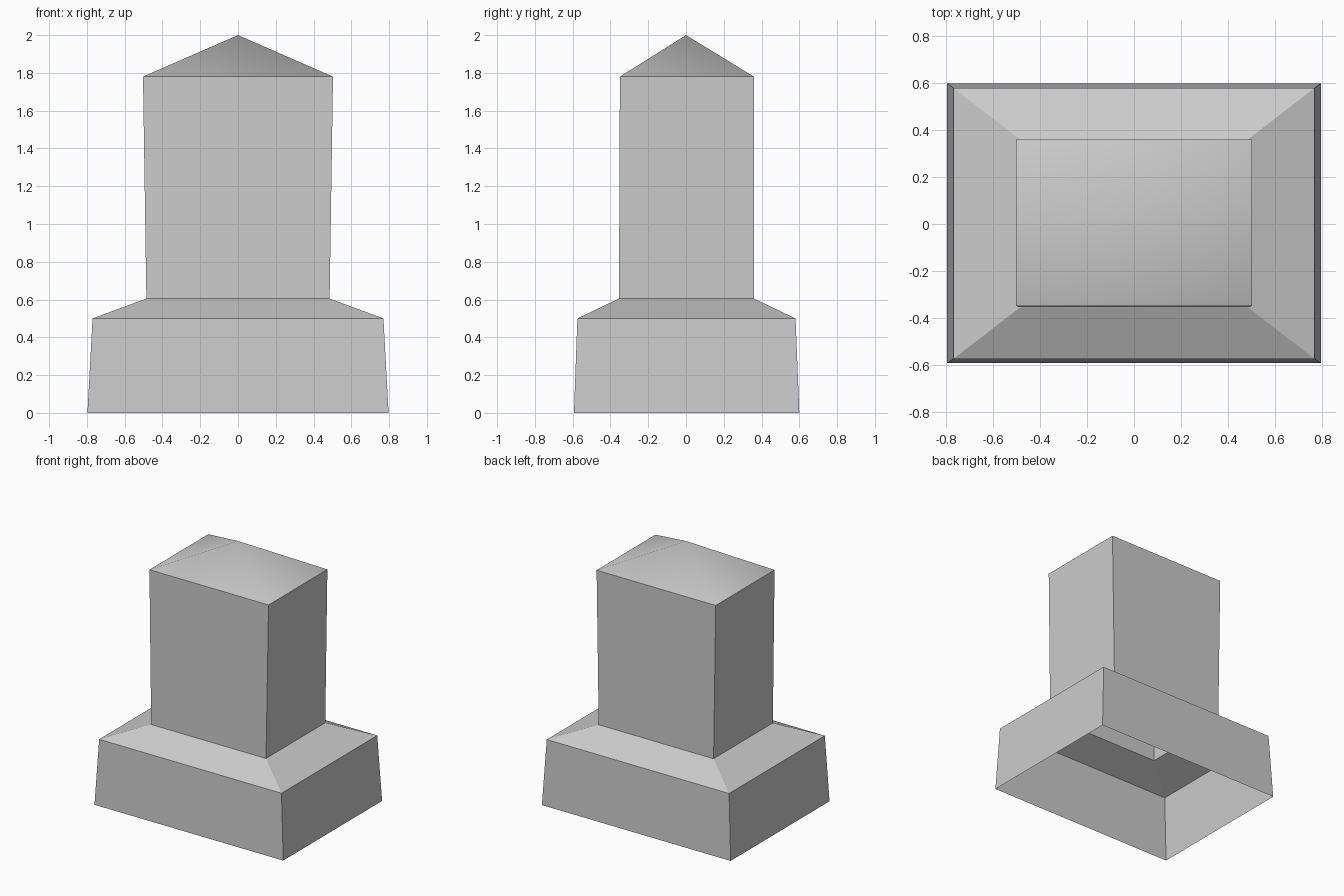
import bpy
import bmesh

default = bpy.data.objects.get("Cube")
if default:
    bpy.data.objects.remove(default, do_unlink=True)

stone = bpy.data.materials.new("grey stone")
stone.use_nodes = True
GREY = (0.6, 0.6, 0.6, 1)
stone.diffuse_color = GREY
stone.node_tree.nodes["Principled BSDF"].inputs["Base Color"].default_value = GREY


def ring(bm, x, y0, y1, z):
    """Rectangular loop, counter-clockwise from above."""
    return [bm.verts.new((px, py, z)) for px, py in ((-x, y0), (x, y0), (x, y1), (-x, y1))]


def shell(name, rings, apex=None):
    """Open-bottomed shell through the rings, with an optional smooth pyramid cap."""
    bm = bmesh.new()
    loops = [ring(bm, *r) for r in rings]
    for low, high in zip(loops, loops[1:]):
        for i in range(4):
            j = (i + 1) % 4
            bm.faces.new((low[i], low[j], high[j], high[i]))
    if apex:
        tip = bm.verts.new(apex)
        top = loops[-1]
        for i in range(4):
            face = bm.faces.new((top[i], top[(i + 1) % 4], tip))
            face.smooth = True
            # crisp eaves between wall and cap
            bm.edges.get((top[i], top[(i + 1) % 4])).smooth = False
    mesh = bpy.data.meshes.new(name)
    bm.to_mesh(mesh)
    bm.free()
    mesh.materials.append(stone)
    obj = bpy.data.objects.new(name, mesh)
    bpy.context.collection.objects.link(obj)
    return obj


# Plinth with tapered sides and a sloping shoulder
shell("plinth", [
    (0.797, -0.593, 0.6, 0),
    (0.77, -0.575, 0.58, 0.5),
    (0.485, -0.355, 0.36, 0.605),
])

# Pillar, slightly wider at the top, with a low pyramid cap
shell("pillar", [
    (0.485, -0.355, 0.36, 0.605),
    (0.503, -0.35, 0.36, 1.78),
], apex=(0, 0, 2))
